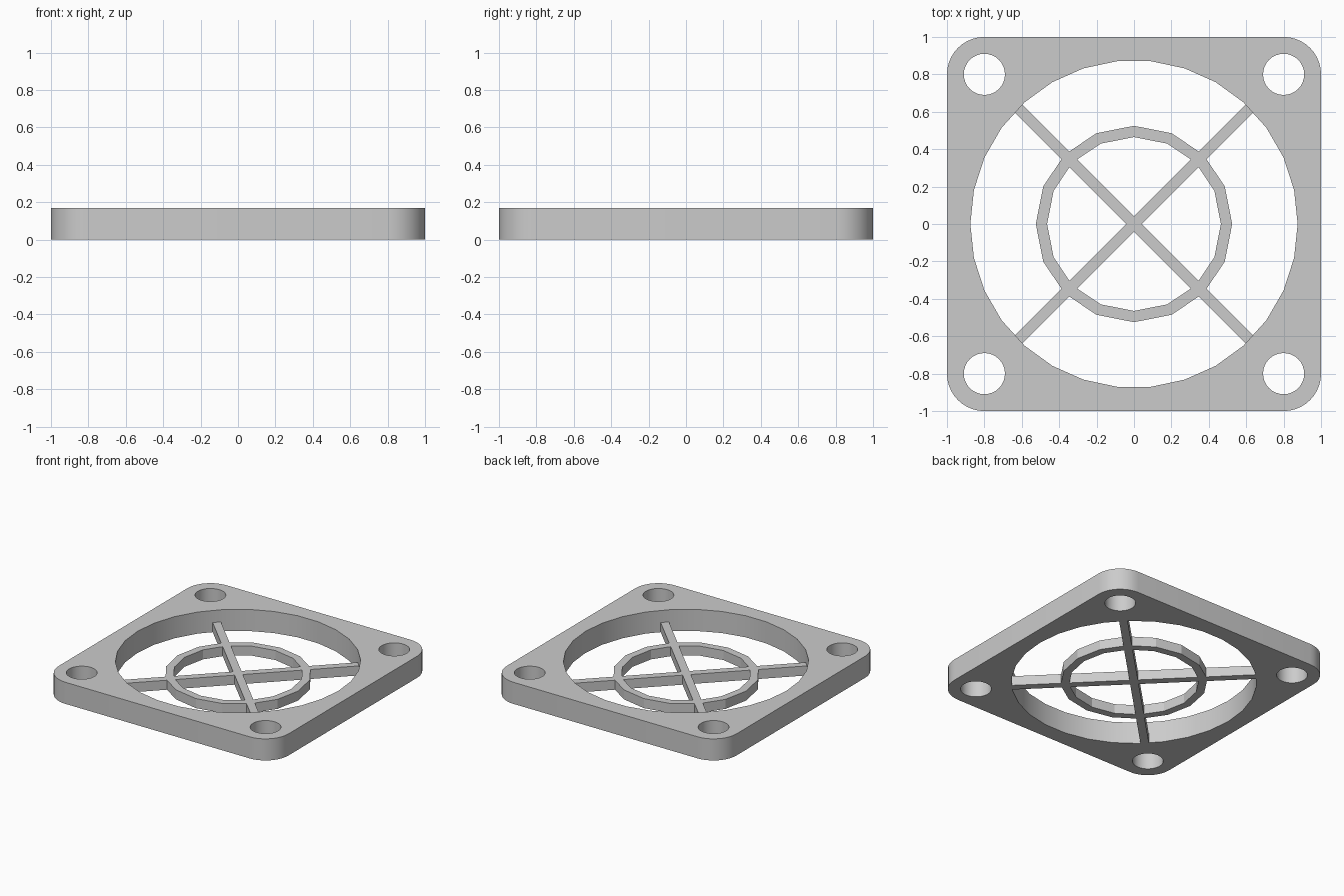
import bpy, bmesh
from math import cos, sin, pi, radians

cube = bpy.data.objects.get("Cube")
if cube:
    bpy.data.objects.remove(cube)

GREY = (0.6, 0.6, 0.6, 1)
grey = bpy.data.materials.new("light grey plastic")
grey.use_nodes = True
grey.diffuse_color = GREY
grey.node_tree.nodes["Principled BSDF"].inputs["Base Color"].default_value = GREY

HEIGHT = 0.17         # frame thickness
GRILLE_HEIGHT = 0.075  # spokes and ring
CORNER = 0.8          # centre of the rounded corners and screw holes


def circle(radius, sides, cx=0, cy=0):
    return [(cx + radius * cos(2 * pi * i / sides), cy + radius * sin(2 * pi * i / sides))
            for i in range(sides)]


def plate(name, loops, height):
    """Extrude an outline with holes up from the ground."""
    bm = bmesh.new()
    for loop in loops:
        verts = [bm.verts.new((x, y, 0)) for x, y in loop]
        for a, b in zip(verts, verts[1:] + verts[:1]):
            bm.edges.new((a, b))
    bmesh.ops.triangle_fill(bm, edges=bm.edges[:], use_beauty=True, normal=(0, 0, 1))
    top = bmesh.ops.extrude_face_region(bm, geom=bm.faces[:], use_keep_orig=True)["geom"]
    bmesh.ops.translate(bm, vec=(0, 0, height),
                        verts=[v for v in top if isinstance(v, bmesh.types.BMVert)])
    bmesh.ops.recalc_face_normals(bm, faces=bm.faces[:])
    mesh = bpy.data.meshes.new(name)
    bm.to_mesh(mesh)
    bm.free()
    mesh.materials.append(grey)
    obj = bpy.data.objects.new(name, mesh)
    bpy.context.collection.objects.link(obj)
    return obj


def bar(name, angle, length, width):
    """Flat bar through the centre, turned by angle."""
    c, s = cos(angle), sin(angle)
    corners = [(-length, -width), (length, -width), (length, width), (-length, width)]
    return plate(name, [[(x * c - y * s, x * s + y * c) for x, y in corners]], GRILLE_HEIGHT)


# Square frame: rounded outline, large round opening, four screw holes
outline = []
for i, (sx, sy) in enumerate([(1, 1), (-1, 1), (-1, -1), (1, -1)]):
    for k in range(11):
        a = pi / 2 * (i + k / 10)
        outline.append((sx * CORNER + 0.2 * cos(a), sy * CORNER + 0.2 * sin(a)))
holes = [circle(0.11, 32, sx * CORNER, sy * CORNER) for sx in (-1, 1) for sy in (-1, 1)]
frame = plate("frame", [outline, circle(0.875, 30)] + holes, HEIGHT)

# Grille: faceted ring joined with two crossing spokes
grille = plate("grille", [circle(0.525, 16), circle(0.465, 16)], GRILLE_HEIGHT)
for i, angle in enumerate((pi / 4, -pi / 4)):
    spoke = bar(f"spoke_{i + 1}", angle, 0.873, 0.03)
    spoke.hide_render = True
    spoke.hide_set(True)
    join = grille.modifiers.new("join spoke", "BOOLEAN")
    join.operation = "UNION"
    join.solver = "EXACT"
    join.object = spoke

# Bake the joined grille and drop the helper bars
bpy.context.view_layer.update()
baked = bpy.data.meshes.new_from_object(
    grille.evaluated_get(bpy.context.evaluated_depsgraph_get()))
grille.modifiers.clear()
grille.data = baked
for i in (1, 2):
    bpy.data.objects.remove(bpy.data.objects[f"spoke_{i}"])

# Smooth round walls, keep hard edges and ring facets
for obj in bpy.context.selected_objects:
    obj.select_set(False)
frame.select_set(True)
bpy.context.view_layer.objects.active = frame
bpy.ops.object.shade_smooth_by_angle(angle=radians(20))
